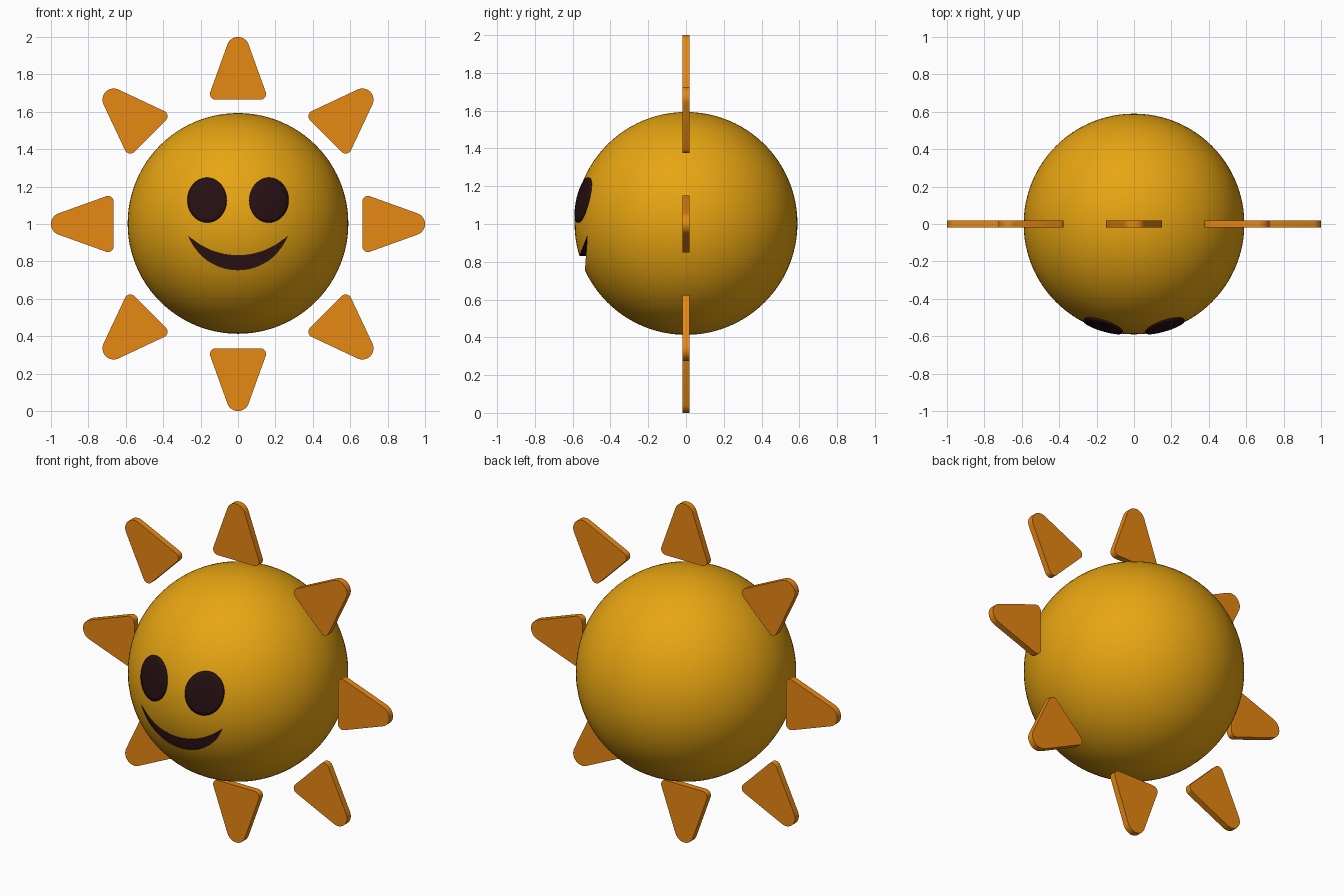
import bpy
import math
from math import sin, cos, pi, sqrt, radians

if "Cube" in bpy.data.objects:
    bpy.data.objects.remove(bpy.data.objects["Cube"], do_unlink=True)

CENTRE_Z = 1.003
RADIUS = 0.59


def material(name, rgb):
    mat = bpy.data.materials.new(name)
    mat.use_nodes = True
    mat.diffuse_color = (*rgb, 1)
    mat.node_tree.nodes["Principled BSDF"].inputs["Base Color"].default_value = (*rgb, 1)
    return mat


yellow = material("golden yellow", (0.80, 0.376, 0.006))
orange = material("deep orange", (0.80, 0.246, 0.006))
dark = material("dark brown", (0.019, 0.005, 0.006))


def mesh_object(name, verts, faces, mats):
    mesh = bpy.data.meshes.new(name)
    mesh.from_pydata(verts, [], faces)
    for mat in mats:
        mesh.materials.append(mat)
    obj = bpy.data.objects.new(name, mesh)
    bpy.context.collection.objects.link(obj)
    return obj


def prism(name, outline, y0, y1, mats):
    """Extrude a counter-clockwise (x, z) outline from y0 (front) to y1 (back)."""
    n = len(outline)
    verts = [(x, y, z) for y in (y0, y1) for x, z in outline]
    faces = [tuple(range(n)), tuple(range(2 * n - 1, n - 1, -1))]
    faces += [(i, i + n, (i + 1) % n + n, (i + 1) % n) for i in range(n)]
    return mesh_object(name, verts, faces, mats)


def smooth(obj, angle=30):
    bpy.ops.object.select_all(action="DESELECT")
    obj.select_set(True)
    bpy.context.view_layer.objects.active = obj
    bpy.ops.object.shade_smooth_by_angle(angle=radians(angle))


def arc(cx, cz, r, start, end, steps):
    return [(cx + r * cos(start + (end - start) * i / steps),
             cz + r * sin(start + (end - start) * i / steps)) for i in range(steps + 1)]


# Round body
bpy.ops.mesh.primitive_uv_sphere_add(segments=96, ring_count=48, radius=RADIUS,
                                     location=(0, 0, CENTRE_Z))
body = bpy.context.object
body.name = "body"
body.data.materials.append(yellow)
body.data.materials.append(dark)

# Smile: a crescent recess with a flat dark floor
HALF, CORNER_Z = 0.267, 0.938


def smile_curve(sag, steps=28):
    r = (HALF ** 2 + sag ** 2) / (2 * sag)
    a = math.asin(HALF / r)
    return arc(0, CORNER_Z - sag + r, r, -pi / 2 - a, -pi / 2 + a, steps)


crescent = smile_curve(0.183) + smile_curve(0.107)[-2:0:-1]
cutter = prism("smile_cutter", crescent, -0.8, -0.52, [yellow, dark])
for face in cutter.data.polygons:
    face.material_index = 1
cutter.hide_render = True
cut = body.modifiers.new("smile", "BOOLEAN")
cut.operation = "DIFFERENCE"
cut.solver = "EXACT"
cut.object = cutter
bpy.context.view_layer.objects.active = body
bpy.ops.object.modifier_apply(modifier=cut.name)
bpy.data.objects.remove(cutter, do_unlink=True)
smooth(body)


# Eyes: thin oval plates that follow the body's curve
def eye(name, side, rings=6, segs=48):
    r = RADIUS + 0.008

    def on_ball(x, z):
        return (x, -sqrt(r * r - x * x - (z - CENTRE_Z) ** 2), z)

    ex, ez = side * 0.166, 1.128
    verts = [on_ball(ex, ez)]
    for k in range(1, rings + 1):
        for i in range(segs):
            a = 2 * pi * i / segs
            verts.append(on_ball(ex + 0.105 * k / rings * cos(a),
                                 ez + 0.12 * k / rings * sin(a)))
    faces = []
    for i in range(segs):
        j = (i + 1) % segs
        faces.append((0, 1 + i, 1 + j))
        for k in range(rings - 1):
            a, b = 1 + k * segs, 1 + (k + 1) * segs
            faces.append((a + i, b + i, b + j, a + j))
    obj = mesh_object(name, verts, faces, [dark])
    plate = obj.modifiers.new("thickness", "SOLIDIFY")
    plate.thickness = 0.0095
    plate.offset = -1
    smooth(obj, 40)


eye("left_eye", 1)
eye("right_eye", -1)

# Rays: rounded triangles in a ring around the body
TIP, TIP_R = 0.94, 0.06
FOOT_X, FOOT, FOOT_R = 0.12, 0.695, 0.03
drop = TIP - FOOT
slant = math.atan2(-drop, FOOT_X) + math.acos((TIP_R - FOOT_R) / math.hypot(FOOT_X, drop))
ray_outline = (arc(0, TIP, TIP_R, slant, pi - slant, 12)
               + arc(-FOOT_X, FOOT, FOOT_R, pi - slant, 1.5 * pi, 8)
               + arc(FOOT_X, FOOT, FOOT_R, 1.5 * pi, 2 * pi + slant, 8))
for n in range(8):
    ray = prism(f"ray_{n + 1}", ray_outline, -0.018, 0.018, [orange])
    ray.location.z = 1
    ray.rotation_euler.y = n * pi / 4
    smooth(ray)
